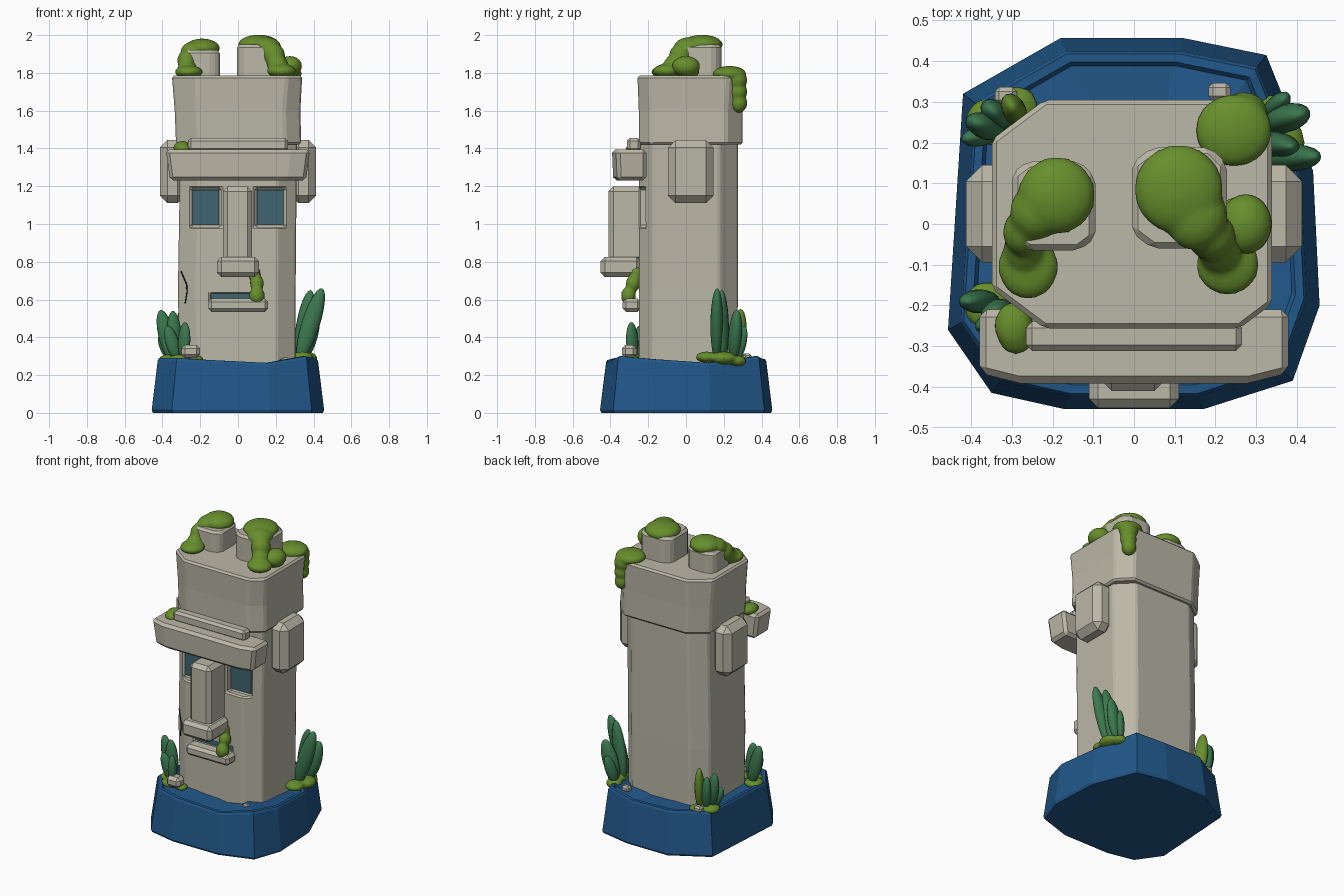
import bpy, bmesh
from mathutils import Vector, Matrix

if "Cube" in bpy.data.objects:
    bpy.data.objects.remove(bpy.data.objects["Cube"], do_unlink=True)


def material(name, rgb):
    m = bpy.data.materials.new(name)
    m.use_nodes = True
    m.diffuse_color = (*rgb, 1)
    m.node_tree.nodes["Principled BSDF"].inputs["Base Color"].default_value = (*rgb, 1)
    return m


STONE = material("pale stone", (0.50, 0.48, 0.39))
BLUE = material("deep blue", (0.015, 0.095, 0.25))
MOSS = material("moss green", (0.135, 0.27, 0.025))
LEAF = material("leaf green", (0.045, 0.19, 0.08))
TEAL = material("dark teal", (0.05, 0.13, 0.165))
CRACK = material("crack black", (0.01, 0.01, 0.01))


def finish(bm, name, mat, bevel=0):
    bmesh.ops.recalc_face_normals(bm, faces=bm.faces)
    me = bpy.data.meshes.new(name)
    bm.to_mesh(me)
    bm.free()
    ob = bpy.data.objects.new(name, me)
    bpy.context.collection.objects.link(ob)
    me.materials.append(mat)
    if bevel:
        b = ob.modifiers.new("bevel", "BEVEL")
        b.width, b.segments, b.limit_method = bevel, 1, "ANGLE"
    return ob


def loft(name, rings, mat, bevel=0):
    """Closed solid through rings of equal point count."""
    bm = bmesh.new()
    vs = [[bm.verts.new(p) for p in r] for r in rings]
    n = len(vs[0])
    for a, b in zip(vs, vs[1:]):
        for i in range(n):
            bm.faces.new((a[i], a[(i + 1) % n], b[(i + 1) % n], b[i]))
    bm.faces.new(vs[0][::-1])
    bm.faces.new(vs[-1])
    return finish(bm, name, mat, bevel)


def block(name, x, y, z, mat=STONE, bevel=0.015):
    rings = [[(x[0], y[0], h), (x[1], y[0], h), (x[1], y[1], h), (x[0], y[1], h)] for h in z]
    return loft(name, rings, mat, bevel)


def octagon(x0, x1, y0, y1, cl, cr, z):
    """Rectangle with cut corners, left cut cl and right cut cr."""
    k = 0.75
    return [(x0 + cl, y0, z), (x1 - cr, y0, z), (x1, y0 + cr * k, z), (x1, y1 - cr, z),
            (x1 - cr, y1, z), (x0 + cl, y1, z), (x0, y1 - cl * k, z), (x0, y0 + cl * k, z)]


def smooth(ob):
    for p in ob.data.polygons:
        p.use_smooth = True


def moss(name, blobs):
    """Overlapping ellipsoids fused into one soft lump."""
    bm = bmesh.new()
    for x, y, z, rx, ry, rz in blobs:
        bmesh.ops.create_icosphere(bm, subdivisions=3, radius=1, matrix=Matrix.Translation(
            (x, y, z)) @ Matrix.Diagonal((rx, ry, rz, 1)))
    ob = finish(bm, name, MOSS)
    r = ob.modifiers.new("fuse", "REMESH")
    r.mode, r.voxel_size, r.use_smooth_shade = "VOXEL", 0.01, True
    s = ob.modifiers.new("soften", "SMOOTH")
    s.iterations = 4
    smooth(ob)


def leaf(name, base, tip, width, mat=LEAF):
    a, b = Vector(base), Vector(tip)
    d = b - a
    m = (Matrix.Translation((a + b) / 2) @ d.to_track_quat("Z", "Y").to_matrix().to_4x4()
         @ Matrix.Diagonal((width * 0.7, width, d.length / 2, 1)))
    bm = bmesh.new()
    bmesh.ops.create_uvsphere(bm, u_segments=14, v_segments=12, radius=1, matrix=m)
    smooth(finish(bm, name, mat))


def cut(target, cutters):
    for c in cutters:
        m = target.modifiers.new("cut", "BOOLEAN")
        m.object, m.operation, m.solver = c, "DIFFERENCE", "EXACT"
    dg = bpy.context.evaluated_depsgraph_get()
    me = bpy.data.meshes.new_from_object(target.evaluated_get(dg))
    target.modifiers.clear()
    target.data = me
    for c in cutters:
        bpy.data.objects.remove(c, do_unlink=True)


# Faceted base with a thin rim
outline = [(-.18, .457), (.12, .457), (.325, .415), (.44, .13), (.456, -.2), (.39, -.385),
           (.17, -.455), (-.17, -.455), (-.35, -.415), (-.457, -.26), (-.42, .32)]
tops = [.285, .28, .30, .265, .285, .30, .265, .28, .29, .29, .285]
rim = lambda s, dz: [(x * s, y * s, h + dz) for (x, y), h in zip(outline, tops)]
loft("base", [[(x * .985, y * .985, 0) for x, y in outline], [(x, y, .015) for x, y in outline],
              rim(.93, -.012), rim(.915, 0), rim(.87, 0), rim(.85, -.012), rim(.3, -.01)], BLUE)

# Tower body with eye sockets and mouth slot
body = loft("body", [octagon(-.31, .305, -.25, .27, .1, .1, .2),
                     octagon(-.318, .305, -.25, .275, .1, .1, .65),
                     octagon(-.305, .312, -.25, .275, .1, .1, 1.44)], STONE)
sockets = [block("eye_cutter", sorted((s * .09, s * .25)), (-.4, -.2), (.985, 1.19), STONE, 0)
           for s in (-1, 1)]
cut(body, sockets + [block("mouth_cutter", (-.145, .13), (-.4, -.215), (.59, .635), STONE, 0)])
b = body.modifiers.new("bevel", "BEVEL")
b.width, b.segments, b.limit_method = .01, 1, "ANGLE"
for s, side in ((-1, "right"), (1, "left")):
    block(side + "_eye", sorted((s * .1, s * .242)), (-.209, -.199), (.997, 1.18), TEAL, 0)
    block(side + "_ear", sorted((s * .28, s * .413)), (-.095, .145), (1.11, 1.445), STONE, .04)
block("mouth", (-.143, .128), (-.224, -.214), (.592, .633), TEAL, 0)

# Flared crown
loft("crown", [octagon(-.328, .335, -.25, .30, .12, .085, 1.42),
               octagon(-.335, .33, -.25, .30, .12, .085, 1.6),
               octagon(-.35, .34, -.257, .305, .13, .08, 1.785)], STONE, .012)


# Brow, nose and lip
def brow_ring(w, front, z):
    return [(-w, -.21, z), (-w, front + .025, z), (-w + .1, front, z), (w - .1, front, z),
            (w, front + .025, z), (w, -.21, z)]


loft("brow", [brow_ring(.36, -.385, 1.23), brow_ring(.382, -.392, 1.395)], STONE, .018)
block("brow_ledge", (-.265, .265), (-.312, -.24), (1.385, 1.455))
block("nose_bridge", (-.08, .075), (-.41, -.19), (.8, 1.198), STONE, .025)
block("nose_tip", (-.11, .11), (-.452, -.24), (.72, .825), STONE, .022)
block("lip", (-.157, .16), (-.335, -.24), (.535, .605), STONE, .018)

# Posts on the crown
loft("right_post", [octagon(-.3, -.095, -.065, .155, .04, .04, z) for z in (1.77, 1.92)], STONE, .015)
loft("left_post", [octagon(-.005, .228, -.06, .188, .05, .04, z) for z in (1.77, 1.95)], STONE, .015)

# Crack on the face
cu = bpy.data.curves.new("crack", "CURVE")
cu.dimensions, cu.bevel_depth, cu.bevel_resolution = "3D", .004, 0
path = [(-.302, -.188, .75), (-.272, -.21, .68), (-.27, -.212, .64), (-.28, -.204, .58)]
sp = cu.splines.new("POLY")
sp.points.add(len(path) - 1)
for p, co in zip(sp.points, path):
    p.co = (*co, 1)
cu.materials.append(CRACK)
bpy.context.collection.objects.link(bpy.data.objects.new("crack", cu))

# Moss on the stone
moss("right_post_moss", [(-.19, .07, 1.93, .095, .095, .052), (-.24, .03, 1.91, .065, .07, .055),
                         (-.27, -.02, 1.865, .052, .06, .06), (-.27, -.06, 1.82, .05, .06, .05),
                         (-.26, -.105, 1.805, .075, .08, .035)])
moss("left_post_moss", [(.11, .085, 1.95, .11, .11, .052), (.15, .02, 1.935, .08, .085, .055),
                        (.19, -.03, 1.89, .06, .06, .065), (.21, -.06, 1.84, .055, .06, .055),
                        (.23, -.1, 1.81, .078, .075, .038)])
moss("side_blob_moss", [(.275, 0, 1.835, .065, .075, .055), (.26, .01, 1.8, .06, .06, .03)])
moss("back_hanging_moss", [(.245, .23, 1.795, .095, .09, .042), (.27, .27, 1.76, .06, .055, .055),
                           (.275, .275, 1.70, .05, .05, .05), (.275, .28, 1.64, .045, .045, .052)])
moss("brow_moss", [(-.295, -.25, 1.405, .048, .06, .035), (-.29, -.29, 1.4, .04, .03, .025)])
moss("nose_moss", [(.085, -.265, .74, .035, .035, .04), (.1, -.28, .685, .038, .04, .045),
                   (.1, -.305, .62, .042, .04, .05)])

# Moss pads and leaves around the base
moss("left_pad", [(.34, .11, .295, .06, .06, .03), (.36, .2, .29, .06, .07, .035),
                  (.34, .27, .275, .05, .05, .03)])
moss("front_pad", [(-.36, -.2, .285, .06, .06, .026), (-.3, -.27, .285, .07, .05, .026),
                   (-.22, -.28, .285, .04, .04, .02)])
moss("back_pad", [(-.36, .25, .285, .055, .06, .028), (-.29, .29, .28, .055, .05, .025)])
plants = {
    "left": [((.325, .16, .28), (.445, .165, .66), .048), ((.32, .2, .28), (.385, .19, .65), .045),
             ((.34, .25, .28), (.41, .27, .545), .05), ((.33, .27, .28), (.37, .31, .46), .035)],
    "front": [((-.35, -.19, .28), (-.41, -.19, .545), .042), ((-.33, -.21, .28), (-.345, -.215, .54), .04),
              ((-.32, -.24, .28), (-.375, -.25, .46), .036), ((-.29, -.28, .28), (-.28, -.29, .48), .038)],
    "back": [((-.34, .23, .28), (-.39, .25, .52), .045), ((-.33, .26, .28), (-.35, .28, .5), .042),
             ((-.35, .22, .28), (-.41, .21, .42), .035)]}
for group, leaves in plants.items():
    for i, (base, tip, w) in enumerate(leaves):
        leaf(f"{group}_leaf_{i + 1}", base, tip, w)
leaf("back_moss_leaf", (-.29, .27, .28), (-.3, .29, .55), .042, MOSS)

# Small loose stones
for i, (x, y, z, r) in enumerate([(-.25, -.3, .325, .05), (-.315, .315, .295, .027),
                                  (.21, .325, .295, .027), (.25, -.27, .28, .02)]):
    block(f"pebble_{i + 1}", (x - r, x + r), (y - r * .8, y + r * .8), (z - r * .7, z + r * .7), STONE, r * .4)
